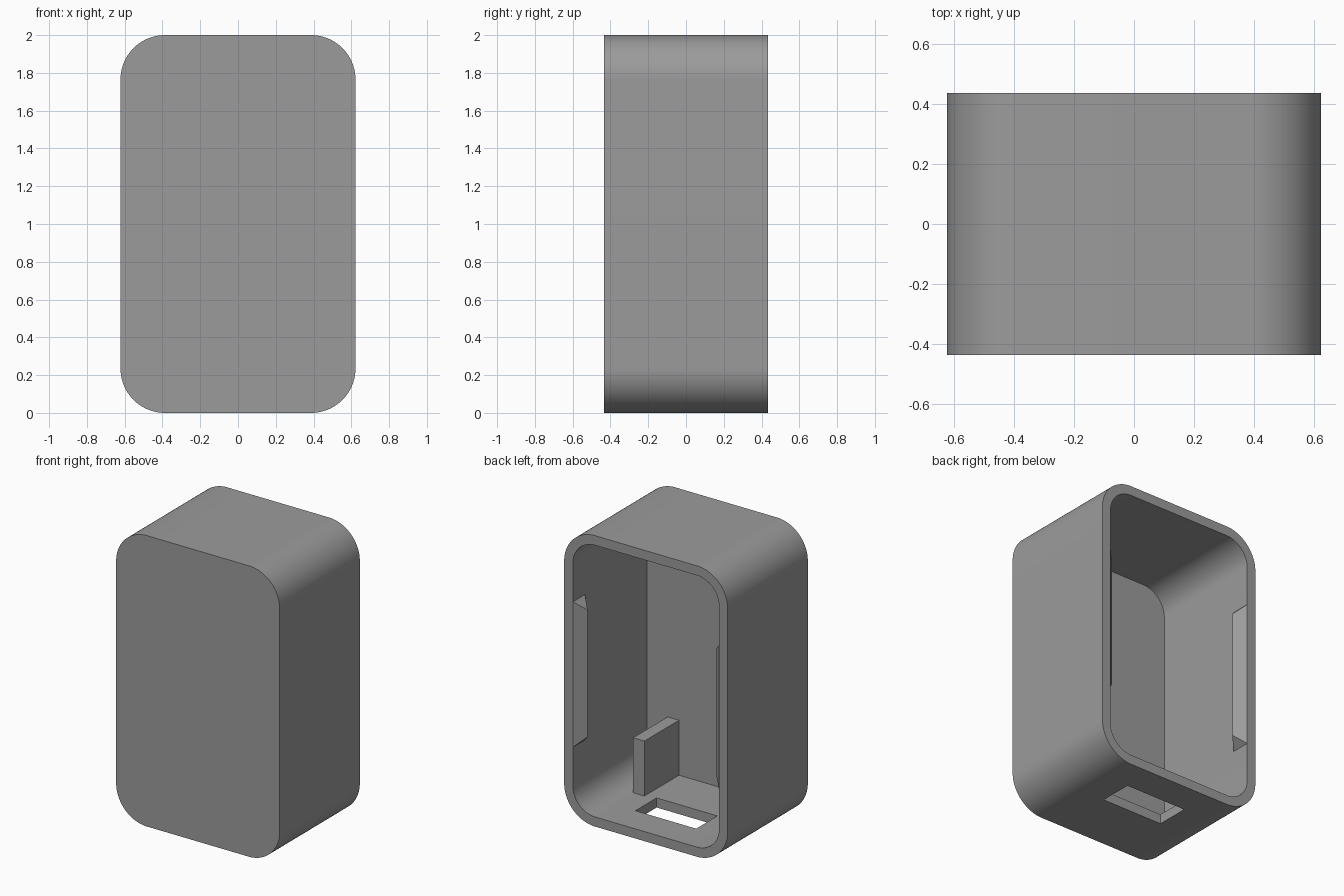
import bpy, bmesh, math
from mathutils import Vector

if "Cube" in bpy.data.objects:
    bpy.data.objects.remove(bpy.data.objects["Cube"])

W, H, D = 0.622, 2.0, 0.435      # half width, height, half depth
T, R = 0.066, 0.235              # wall thickness, corner radius

grey = bpy.data.materials.new("grey plastic")
grey.diffuse_color = (0.33, 0.33, 0.33, 1)
grey.use_nodes = True
grey.node_tree.nodes["Principled BSDF"].inputs["Base Color"].default_value = grey.diffuse_color


def finish(name, bm):
    bmesh.ops.recalc_face_normals(bm, faces=bm.faces)
    me = bpy.data.meshes.new(name)
    bm.to_mesh(me)
    bm.free()
    me.materials.append(grey)
    ob = bpy.data.objects.new(name, me)
    bpy.context.collection.objects.link(ob)
    return ob


def rounded_prism(name, hw, z0, z1, r, y0, y1, seg=24):
    """Rounded rectangle in XZ, extruded along Y."""
    bm = bmesh.new()
    corners = [(hw - r, z1 - r), (-hw + r, z1 - r), (-hw + r, z0 + r), (hw - r, z0 + r)]
    ring = []
    for q, (cx, cz) in enumerate(corners):
        for i in range(seg + 1):
            a = math.pi / 2 * (q + i / seg)
            ring.append(bm.verts.new((cx + r * math.cos(a), y0, cz + r * math.sin(a))))
    face = bm.faces.new(ring)
    new = bmesh.ops.extrude_face_region(bm, geom=[face])["geom"]
    bmesh.ops.translate(bm, vec=(0, y1 - y0, 0),
                        verts=[v for v in new if isinstance(v, bmesh.types.BMVert)])
    if face.is_valid and len(face.link_loops if hasattr(face, "link_loops") else face.loops) and \
            not any(f is not face and f.calc_center_median().y == y0 for f in bm.faces):
        pass                      # starting face stays as the end cap
    return finish(name, bm)


def box(name, lo, hi):
    bm = bmesh.new()
    bmesh.ops.create_cube(bm, size=1)
    lo, hi = Vector(lo), Vector(hi)
    for v in bm.verts:
        v.co = Vector([(a + b) / 2 + c * (b - a) for a, b, c in zip(lo, hi, v.co)])
    return finish(name, bm)


def cut(target, cutter):
    m = target.modifiers.new("cut", 'BOOLEAN')
    m.operation, m.solver, m.object = 'DIFFERENCE', 'EXACT', cutter
    bpy.context.view_layer.objects.active = target
    bpy.ops.object.modifier_apply(modifier=m.name)
    bpy.data.objects.remove(cutter)


# Shell: rounded block hollowed from the back, with a slot in the floor
shell = rounded_prism("shell", W, 0, H, R, -D, D)
cut(shell, rounded_prism("cavity_cutter", W - T, T, H - T, R - T, -D + T, D + 0.1))
cut(shell, box("slot_cutter", (-0.228, -0.015, -0.1), (0.234, 0.215, T + 0.05)))
bpy.ops.object.select_all(action='DESELECT')
shell.select_set(True)
bpy.context.view_layer.objects.active = shell
bpy.ops.object.shade_smooth_by_angle(angle=math.radians(30))

# Upright rib on the floor against the front wall
box("inner_rib", (0.312, -D + T - 0.01, T - 0.01), (0.398, 0.006, T + 0.378))

# Wedge-shaped snap ridges on both inner side walls, with tapered ends
for side, label in ((1, "right"), (-1, "left")):
    bm = bmesh.new()
    x = side * (W - T)
    tip = x - side * T
    low, high = [[bm.verts.new(p) for p in
                  ((x, D, zw), (tip, D - T, zt), (x, D - 2 * T, zw))]
                 for zw, zt in ((0.5, 0.564), (1.5, 1.436))]
    bm.faces.new(low)
    bm.faces.new(high)
    for i in range(3):
        j = (i + 1) % 3
        bm.faces.new((low[i], low[j], high[j], high[i]))
    finish("snap_ridge_" + label, bm)
